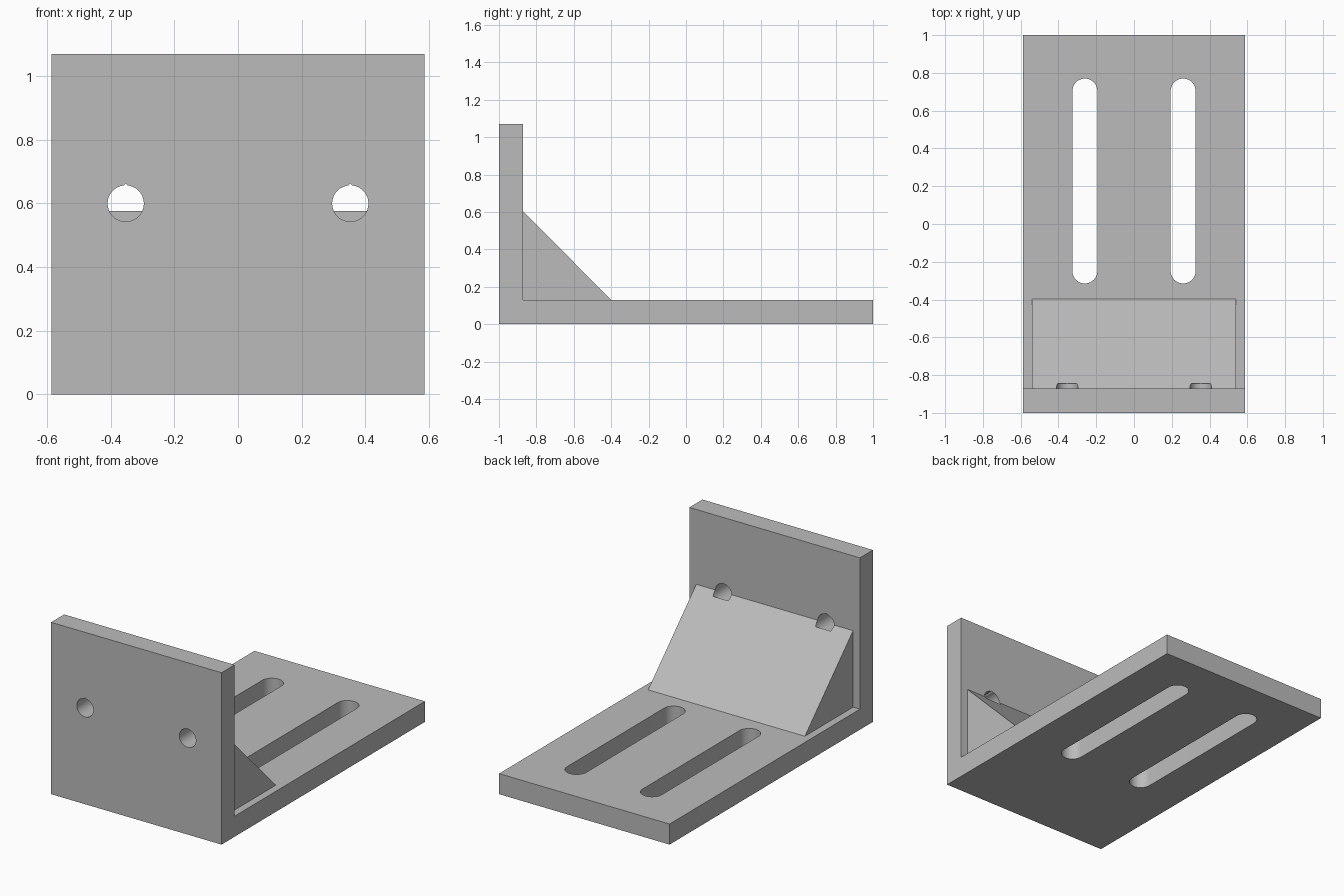
import bpy, bmesh, math
from mathutils import Vector

cube = bpy.data.objects.get("Cube")
if cube:
    bpy.data.objects.remove(cube, do_unlink=True)

GREY = (0.5, 0.5, 0.5, 1.0)
mat = bpy.data.materials.new("plain grey")
mat.use_nodes = True
mat.diffuse_color = GREY
mat.node_tree.nodes["Principled BSDF"].inputs["Base Color"].default_value = GREY

W, T, H = 0.587, 0.128, 1.07      # half width, plate thickness, height
INNER = -1 + T                    # inner face of the upright plate


def prism(name, outline, offset):
    """Extrude a closed 3D outline along offset into a solid."""
    bm = bmesh.new()
    face = bm.faces.new([bm.verts.new(p) for p in outline])
    ext = bmesh.ops.extrude_face_region(bm, geom=[face])
    moved = [v for v in ext["geom"] if isinstance(v, bmesh.types.BMVert)]
    bmesh.ops.translate(bm, verts=moved, vec=Vector(offset))
    bmesh.ops.recalc_face_normals(bm, faces=bm.faces)
    mesh = bpy.data.meshes.new(name)
    bm.to_mesh(mesh)
    bm.free()
    mesh.materials.append(mat)
    obj = bpy.data.objects.new(name, mesh)
    bpy.context.collection.objects.link(obj)
    return obj


def arc(cx, cy, r, start, end, steps):
    angles = [math.radians(start + (end - start) * i / steps) for i in range(steps + 1)]
    return [(cx + r * math.cos(a), cy + r * math.sin(a)) for a in angles]


# Angle plate: base and upright as one L profile
bracket = prism("angle_bracket",
                [(-W, y, z) for y, z in [(-1, 0), (1, 0), (1, T), (INNER, T), (INNER, H), (-1, H)]],
                (2 * W, 0, 0))

# Solid sloped gusset, sunk into both plates
G = 0.54
gusset = prism("gusset",
               [(-G, y, z) for y, z in [(-0.398, 0.07), (-0.398, T), (INNER, 0.604),
                                        (-0.93, 0.604), (-0.93, 0.07)]],
               (2 * G, 0, 0))
tools = [(gusset, 'UNION')]

for side, sx in (("right", -1), ("left", 1)):
    # Adjustment slot through the base
    x, r = sx * 0.26, 0.066
    outline = arc(x, 0.77 - r, r, 0, 180, 24) + arc(x, -0.315 + r, r, 180, 360, 24)
    slot = prism(side + "_slot_cutter", [(px, py, -0.1) for px, py in outline], (0, 0, 0.4))
    # Screw hole with a small peak on top, ending blind in the gusset
    x, z, r = sx * 0.353, 0.6, 0.057
    outline = arc(x, z, r, 97, 443, 48) + [(x, z + 0.063)]
    hole = prism(side + "_hole_cutter", [(px, -1.1, pz) for px, pz in outline], (0, 0.256, 0))
    tools += [(slot, 'DIFFERENCE'), (hole, 'DIFFERENCE')]

for tool, operation in tools:
    mod = bracket.modifiers.new(tool.name, 'BOOLEAN')
    mod.object, mod.operation, mod.solver = tool, operation, 'EXACT'

# Bake the booleans and drop the helpers
bpy.context.view_layer.update()
graph = bpy.context.evaluated_depsgraph_get()
baked = bpy.data.meshes.new_from_object(bracket.evaluated_get(graph))
bracket.modifiers.clear()
bracket.data = baked
for tool, _ in tools:
    bpy.data.objects.remove(tool, do_unlink=True)

baked.materials.clear()
baked.materials.append(mat)
for poly in baked.polygons:
    poly.material_index = 0

bpy.ops.object.select_all(action='DESELECT')
bracket.select_set(True)
bpy.context.view_layer.objects.active = bracket
bpy.ops.object.shade_smooth_by_angle(angle=math.radians(30))
